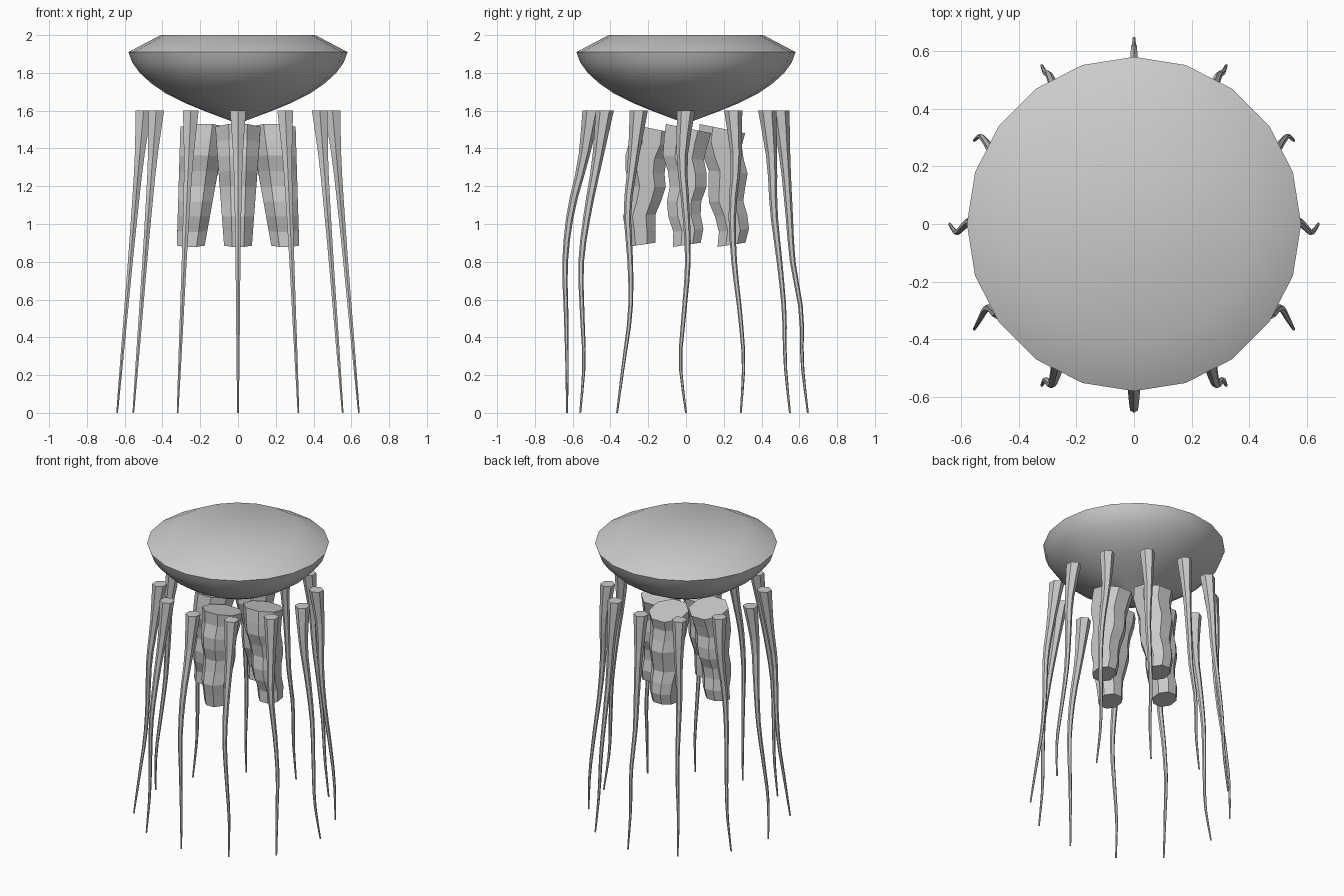
import bpy, bmesh, math
from mathutils import Vector

cube = bpy.data.objects.get("Cube")
if cube:
    bpy.data.objects.remove(cube, do_unlink=True)

grey = bpy.data.materials.new("soft grey")
grey.use_nodes = True
colour = (0.6, 0.6, 0.6, 1)
grey.diffuse_color = colour
grey.node_tree.nodes["Principled BSDF"].inputs["Base Color"].default_value = colour


def loft(name, rings, sides, turn=0.0, smooth=False):
    """Skin a stack of horizontal rings (centre, radius, tilt along y), capped at both ends."""
    bm = bmesh.new()
    loops = []
    for centre, radius, tilt in rings:
        loop = []
        for i in range(sides):
            a = turn + math.tau * i / sides
            x, y = radius * math.cos(a), radius * math.sin(a)
            loop.append(bm.verts.new(Vector(centre) + Vector((x, y, tilt * y))))
        loops.append(loop)
    for low, high in zip(loops, loops[1:]):
        for i in range(sides):
            j = (i + 1) % sides
            bm.faces.new((low[i], low[j], high[j], high[i]))
    bm.faces.new(loops[0])
    bm.faces.new(loops[-1])
    bmesh.ops.remove_doubles(bm, verts=bm.verts, dist=1e-5)
    bmesh.ops.recalc_face_normals(bm, faces=bm.faces)
    mesh = bpy.data.meshes.new(name)
    bm.to_mesh(mesh)
    bm.free()
    mesh.materials.append(grey)
    obj = bpy.data.objects.new(name, mesh)
    bpy.context.collection.objects.link(obj)
    if smooth:
        bpy.ops.object.select_all(action="DESELECT")
        obj.select_set(True)
        bpy.context.view_layer.objects.active = obj
        bpy.ops.object.shade_smooth_by_angle(angle=math.radians(30))
    return obj


def sample(values, t):
    """Catmull-Rom interpolation through evenly spaced values."""
    s = t * (len(values) - 1)
    i = min(int(s), len(values) - 2)
    f = s - i
    b, c = values[i], values[i + 1]
    a = values[i - 1] if i else 2 * b - c
    d = values[i + 2] if i + 2 < len(values) else 2 * c - b
    return b + f * ((c - a) + f * ((2 * a - 5 * b + 4 * c - d) + f * (3 * (b - c) + d - a))) / 2


# Bell: round disc with a bowl-shaped underside
bell_profile = [(0.003, 1.53), (0.05, 1.55), (0.17, 1.595), (0.28, 1.64), (0.38, 1.69),
                (0.46, 1.745), (0.52, 1.8), (0.56, 1.855), (0.58, 1.91), (0.41, 2)]
loft("bell", [((0, 0, z), r, 0) for r, z in bell_profile], 20, smooth=True)

# Tentacles: twelve thin tapering strands, swaying along y (front row to back row)
sways = [
    (-.5, -.545, -.61, -.64, -.635, -.63, -.63),
    (-.43, -.47, -.52, -.555, -.55, -.54, -.56),
    (-.25, -.28, -.31, -.295, -.295, -.33, -.365),
    (0, -.02, 0, .01, -.01, -.03, 0),
    (.25, .265, .245, .255, .285, .305, .29),
    (.43, .455, .465, .495, .52, .525, .55),
    (.5, .525, .545, .565, .61, .615, .645),
]
thickness = (.048, .028, .02, .015, .012, .009, .005)
STEPS = 14
for row, sway in enumerate(sways):
    spread = math.sin(math.pi * row / 6)
    for side, label in ((1, "left"), (-1, "right")):
        if row in (0, 6):
            if side < 0:
                continue
            label = "middle"
        rings = []
        for k in range(STEPS + 1):
            t = k / STEPS
            x = side * spread * (0.5 + 0.14 * t)
            rings.append(((x, sample(sway, t), 1.6 * (1 - t)), sample(thickness, t), 0))
        loft(f"tentacle_{label}_{row + 1}", rings, 6, turn=math.pi / 2)

# Oral arms: four thick rippled columns leaning outwards
for label, dx, dy in (("front", 0, -1), ("back", 0, 1), ("left", 1, 0), ("right", -1, 0)):
    rings = []
    for k in range(9):
        t = k / 8
        reach = 0.185 + 0.065 * t
        ripple = 0.014 * math.cos(2.2 * math.tau * t + dy)
        centre = (dx * reach, dy * reach + ripple, 1.505 - 0.615 * t)
        rings.append((centre, 0.13 - 0.05 * t, -0.2 + 0.35 * t))
    loft(f"oral_arm_{label}", rings, 8, turn=math.pi / 8)
